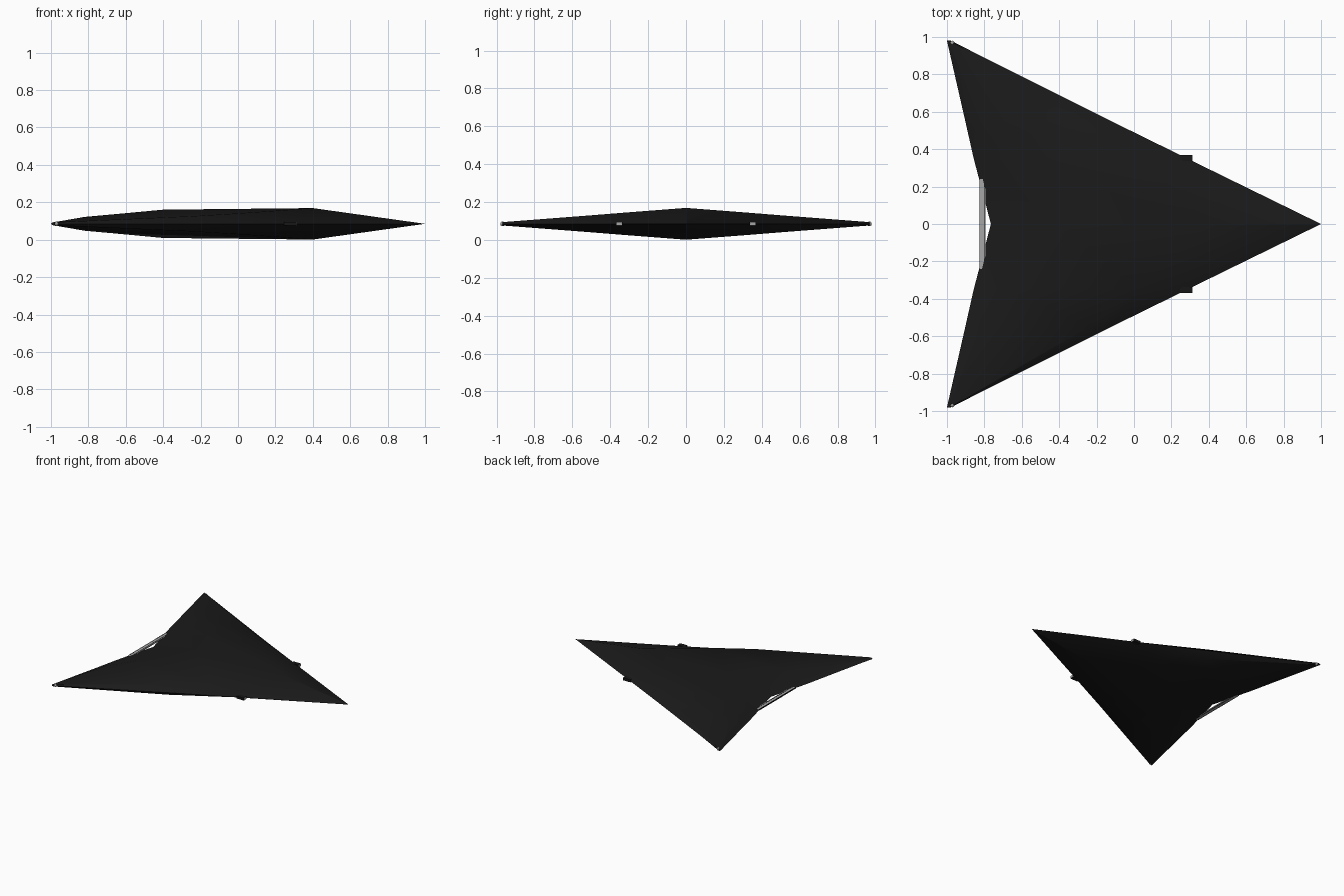
import bpy, bmesh, math

if "Cube" in bpy.data.objects:
    bpy.data.objects.remove(bpy.data.objects["Cube"])

MID = 0.085


def mat(name, v):
    m = bpy.data.materials.new(name)
    m.diffuse_color = (v, v, v, 1)
    m.use_nodes = True
    m.node_tree.nodes["Principled BSDF"].inputs["Base Color"].default_value = m.diffuse_color
    return m


BLACK = mat("matte black skin", 0.0105)
DARK = mat("dark trim metal", 0.0085)
GREY = mat("light grey metal", 0.38)


def box(name, lo, hi, material):
    bpy.ops.mesh.primitive_cube_add(size=1, location=[(a + b) / 2 for a, b in zip(lo, hi)])
    o = bpy.context.object
    o.name = name
    o.scale = [b - a for a, b in zip(lo, hi)]
    o.data.materials.append(material)
    return o


# Flying wing body: half-span stations (y, leading x, front crest x, rear crest x, trailing x, half height)
stations = [
    (0.00, 1.000, 0.40, -0.40, -0.765, 0.084),
    (0.35, 0.285, 0.02, -0.66, -0.857, 0.057),
    (0.55, -0.122, -0.24, -0.82, -0.902, 0.041),
    (0.98, -0.980, -0.985, -0.992, -1.000, 0.008),
]
bm = bmesh.new()


def ring(s, side):
    y, le, fc, rc, te, h = s
    pts = [(le, 0), (fc, h), (rc, h * 0.9), (te, 0), (rc, -h * 0.9), (fc, -h)]
    return [bm.verts.new((x, y * side, MID + z)) for x, z in pts]


rings = [ring(s, -1) for s in reversed(stations[1:])] + [ring(s, 1) for s in stations]
for a, b in zip(rings, rings[1:]):
    for i in range(6):
        j = (i + 1) % 6
        bm.faces.new((a[i], a[j], b[j], b[i]))
bm.faces.new(rings[0])
bm.faces.new(rings[-1])
bmesh.ops.recalc_face_normals(bm, faces=bm.faces)
me = bpy.data.meshes.new("wing_body")
bm.to_mesh(me)
bm.free()
me.materials.append(BLACK)
body = bpy.data.objects.new("wing_body", me)
bpy.context.collection.objects.link(body)
bpy.ops.object.select_all(action='DESELECT')
body.select_set(True)
bpy.context.view_layer.objects.active = body
bpy.ops.object.shade_smooth_by_angle(angle=math.radians(25))

# Exhaust bar spanning the notch in the trailing edge, with dark rails
box("exhaust_bar", (-0.826, -0.24, MID - 0.004), (-0.793, 0.24, MID + 0.004), GREY)
for i, x in enumerate((-0.825, -0.801)):
    box("exhaust_rail_%d" % (i + 1), (x - 0.002, -0.24, MID - 0.005),
        (x + 0.002, 0.24, MID + 0.005), DARK)

for side, tag in ((-1, "right"), (1, "left")):
    # Intakes poking through the leading edge
    y = 0.353 * side
    box("intake_" + tag, (0.245, y - 0.017, MID - 0.010), (0.31, y + 0.017, MID + 0.010), DARK)
    box("intake_mouth_" + tag, (0.31, y - 0.015, MID - 0.009), (0.313, y + 0.015, MID + 0.009), GREY)
    # Wing tip lamps
    bpy.ops.mesh.primitive_uv_sphere_add(segments=12, ring_count=8, radius=0.012,
                                         location=(-0.972, 0.968 * side, MID))
    lamp = bpy.context.object
    lamp.name = "tip_lamp_" + tag
    lamp.data.materials.append(GREY)
